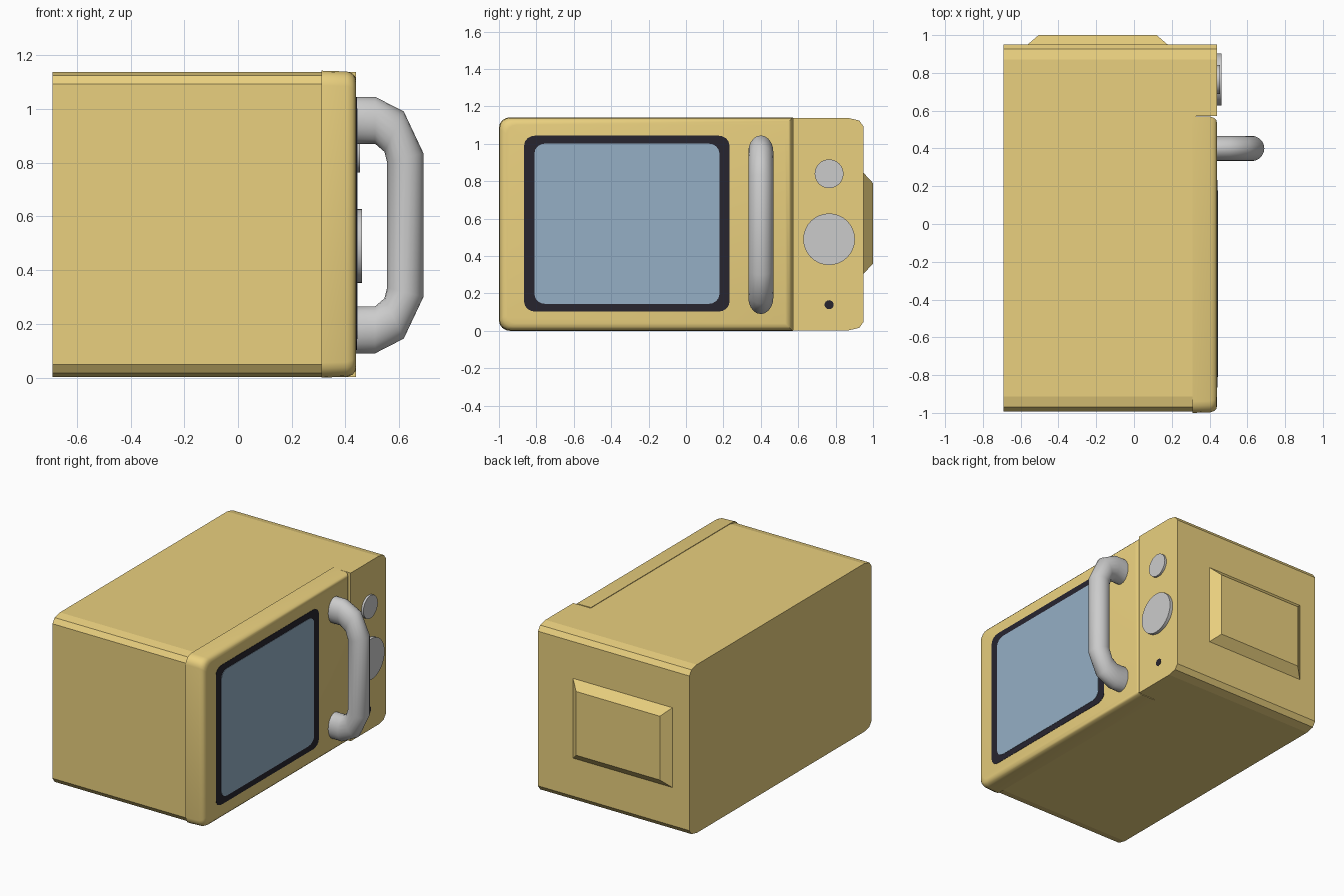
import bpy, bmesh
from math import sin, cos, pi, radians

if "Cube" in bpy.data.objects:
    bpy.data.objects.remove(bpy.data.objects["Cube"])


def material(name, rgb):
    m = bpy.data.materials.new(name)
    m.diffuse_color = (*rgb, 1)
    m.use_nodes = True
    m.node_tree.nodes["Principled BSDF"].inputs["Base Color"].default_value = m.diffuse_color
    return m


GOLD = material("gold_enamel", (0.82, 0.63, 0.21))
GLASS = material("blue_glass", (0.30, 0.43, 0.56))
BLACK = material("black_trim", (0.02, 0.018, 0.028))


def finish(bm, name, mat=None, smooth=None):
    bmesh.ops.recalc_face_normals(bm, faces=bm.faces)
    me = bpy.data.meshes.new(name)
    bm.to_mesh(me)
    bm.free()
    ob = bpy.data.objects.new(name, me)
    bpy.context.collection.objects.link(ob)
    if mat:
        me.materials.append(mat)
    if smooth:
        bpy.ops.object.select_all(action='DESELECT')
        ob.select_set(True)
        bpy.context.view_layer.objects.active = ob
        bpy.ops.object.shade_smooth_by_angle(angle=radians(smooth))
    return ob


def outline(y0, y1, z0, z1, ry, rz, n, square_right=False):
    """Rectangle in the YZ plane with elliptical corners of n segments."""
    pts = []
    for k, (y, z, sy, sz) in enumerate([(y1, z1, -1, -1), (y0, z1, 1, -1),
                                        (y0, z0, 1, 1), (y1, z0, -1, 1)]):
        if square_right and sy < 0:
            pts.append((y, z))
            continue
        for i in range(n + 1):
            a = (k + i / n) * pi / 2
            pts.append((y + sy * ry + ry * cos(a), z + sz * rz + rz * sin(a)))
    return pts


def loft(rings):
    """Join rings of points with quads and cap both ends."""
    bm = bmesh.new()
    vs = [[bm.verts.new(p) for p in r] for r in rings]
    n = len(vs[0])
    for a, b in zip(vs, vs[1:]):
        for i in range(n):
            j = (i + 1) % n
            bm.faces.new((a[i], a[j], b[j], b[i]))
    bm.faces.new(vs[0])
    bm.faces.new(vs[-1])
    return bm


def layers(pts, steps):
    """Rings along x; every step is (x, inset)."""
    ys, zs = [p[0] for p in pts], [p[1] for p in pts]
    cy, cz = (min(ys) + max(ys)) / 2, (min(zs) + max(zs)) / 2
    hy, hz = max(ys) - cy, max(zs) - cz
    return [[(x, cy + (y - cy) * (hy - d) / hy, cz + (z - cz) * (hz - d) / hz)
             for y, z in pts] for x, d in steps]


# Casing, with the control panel end pulled forward beside the door
bm = loft(layers(outline(-0.993, 0.95, 0.003, 1.138, 0.08, 0.046, 2),
                 [(-0.69, 0), (0.31, 0)]))
bmesh.ops.bisect_plane(bm, geom=bm.verts[:] + bm.edges[:] + bm.faces[:],
                       plane_co=(0, 0.573, 0), plane_no=(0, 1, 0))
bm.normal_update()
panel = [f for f in bm.faces if all(v.co.x > 0.3 and v.co.y > 0.57 for v in f.verts)]
res = bmesh.ops.extrude_face_region(bm, geom=panel)
bmesh.ops.delete(bm, geom=panel, context='FACES_ONLY')
bmesh.ops.translate(bm, vec=(0.13, 0, 0),
                    verts=[g for g in res["geom"] if isinstance(g, bmesh.types.BMVert)])
finish(bm, "casing", GOLD)

# Door with a softened front edge
door = outline(-1.0, 0.571, 0.0, 1.142, 0.06, 0.055, 4, True)
finish(loft(layers(door, [(0.31, 0), (0.405, 0.003), (0.425, 0.010),
                          (0.436, 0.022), (0.44, 0.04)])), "door", GOLD, 40)

# Window surround and glass
finish(loft(layers(outline(-0.865, 0.232, 0.103, 1.044, 0.06, 0.05, 4),
                   [(0.42, 0), (0.442, 0)])), "window_surround", BLACK)
finish(loft(layers(outline(-0.81, 0.178, 0.144, 1.002, 0.06, 0.05, 4),
                   [(0.42, 0), (0.444, 0)])), "window_glass", GLASS)

# Handle: elliptical rings spanning inner and outer points, mirrored in height
half = [((0.43, 0.265), (0.43, 0.09)), ((0.51, 0.265), (0.51, 0.09)),
        ((0.545, 0.295), (0.617, 0.145)), ((0.555, 0.335), (0.69, 0.30))]
mid = 0.5675
spans = half + [tuple((x, 2 * mid - z) for x, z in s) for s in reversed(half)]
rings = []
for (xi, zi), (xo, zo) in spans:
    ring = []
    for i in range(20):
        a = i * 2 * pi / 20
        t = (1 + cos(a)) / 2
        ring.append((xi + (xo - xi) * t, 0.4 + 0.067 * sin(a), zi + (zo - zi) * t))
    rings.append(ring)
finish(loft(rings), "door_handle", None, 50)

# Dials and indicator on the control panel
for name, z, r, x1, mat in [("large_dial", 0.49, 0.138, 0.462, None),
                            ("small_dial", 0.84, 0.077, 0.454, None),
                            ("indicator", 0.14, 0.024, 0.442, BLACK)]:
    disc = [(0.765 + r * cos(i * pi / 16), z + r * sin(i * pi / 16)) for i in range(32)]
    finish(loft(layers(disc, [(0.43, 0), (x1, 0)])), name, mat, 40)

# Tapered vent cover on the end
finish(loft([[(x0, y, z0), (x1, y, z0), (x1, y, z1), (x0, y, z1)]
             for y, x0, x1, z0, z1 in [(0.94, -0.575, 0.19, 0.295, 0.855),
                                       (1.0, -0.505, 0.12, 0.36, 0.79)]]),
       "vent_cover", GOLD)
